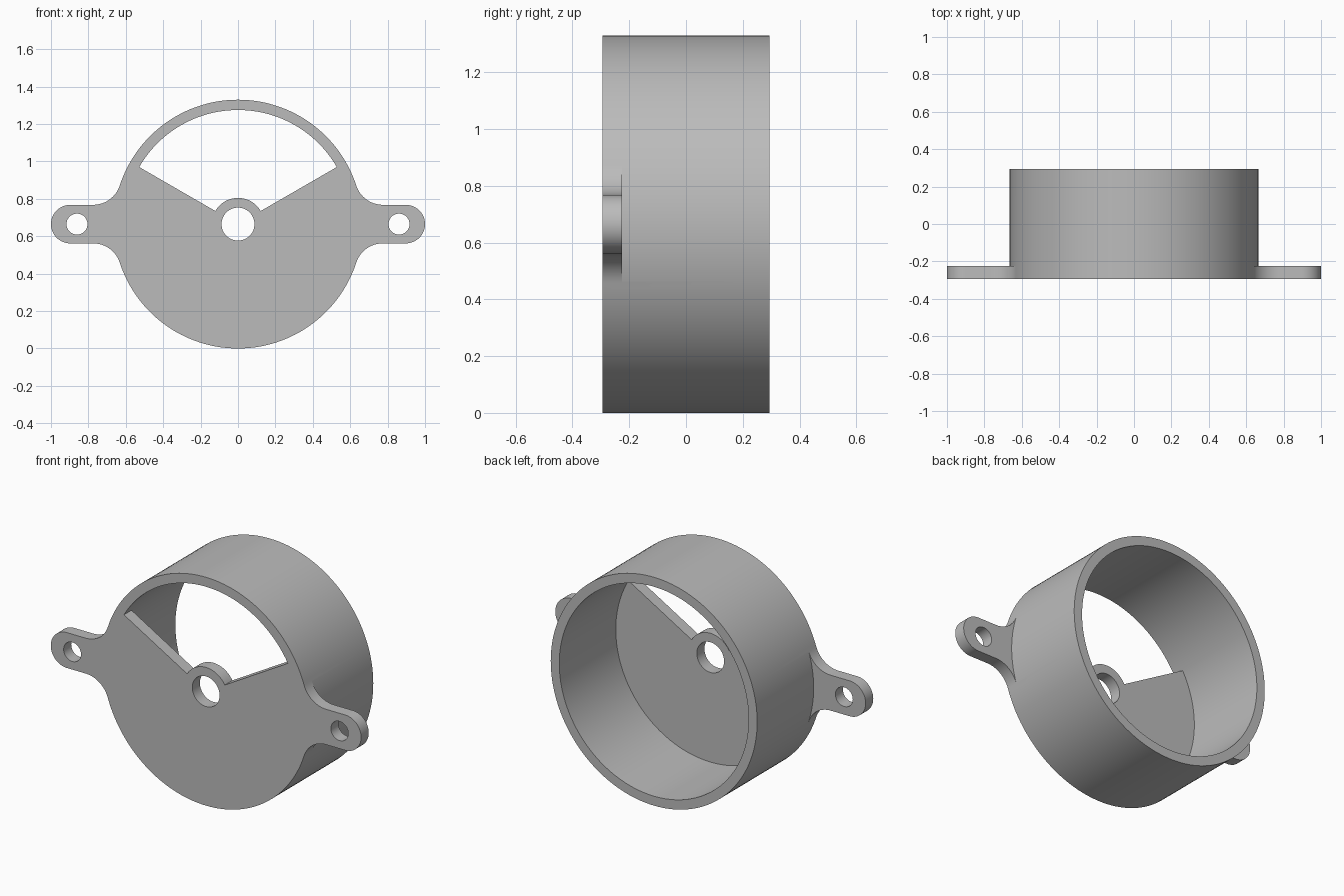
import bpy, bmesh
from math import cos, sin, radians, degrees, atan2, sqrt, pi

if "Cube" in bpy.data.objects:
    bpy.data.objects.remove(bpy.data.objects["Cube"])

R, BORE, HUB, SHAFT = 0.665, 0.61, 0.14, 0.088      # radii about the main axis
FRONT, FLOOR, BACK = -0.295, -0.225, 0.295          # depths along y
EAR, FILLET, EAR_HOLE, HOLE_X = 0.103, 0.15, 0.056, 0.861

grey = bpy.data.materials.new("plain grey")
grey.use_nodes = True
colour = (0.5, 0.5, 0.5, 1)
grey.diffuse_color = colour
grey.node_tree.nodes["Principled BSDF"].inputs["Base Color"].default_value = colour


def arc(r, a0, a1, n, cx=0, cz=0):
    """Points along an arc, angles in degrees."""
    steps = [radians(a0 + (a1 - a0) * i / n) for i in range(n + 1)]
    return [(cx + r * cos(a), cz + r * sin(a)) for a in steps]


def circle(r, n, cx=0):
    return arc(r, 0, 360, n, cx)[:-1]


def prism(name, points, y0, y1):
    """Extrude an x-z outline, drawn about the main axis, along y."""
    bm = bmesh.new()
    face = bm.faces.new([bm.verts.new((x, y0, z + R)) for x, z in points])
    new = bmesh.ops.extrude_face_region(bm, geom=[face])["geom"]
    for v in new:
        if isinstance(v, bmesh.types.BMVert):
            v.co.y = y1
    bmesh.ops.recalc_face_normals(bm, faces=bm.faces)
    mesh = bpy.data.meshes.new(name)
    bm.to_mesh(mesh)
    bm.free()
    mesh.materials.append(grey)
    obj = bpy.data.objects.new(name, mesh)
    bpy.context.collection.objects.link(obj)
    return obj


def combine(target, tool, operation):
    """Apply a boolean and discard the tool."""
    tool.hide_render = True
    mod = target.modifiers.new(operation.lower(), "BOOLEAN")
    mod.operation, mod.solver, mod.object = operation, "EXACT", tool
    bpy.context.view_layer.objects.active = target
    bpy.ops.object.modifier_apply(modifier=mod.name)
    bpy.data.objects.remove(tool)


# Ear outline: rounded tip, fillets tangent to the barrel, root buried in the wall
fz = EAR + FILLET
fx = sqrt((R + FILLET) ** 2 - fz ** 2)
touch = degrees(atan2(fz, fx))
upper = arc(EAR, 0, 90, 16, 1 - EAR) + arc(FILLET, 270, 180 + touch, 16, fx, fz)
upper += [(0.64 * cos(radians(touch)), 0.64 * sin(radians(touch)))]
ear = upper + [(0.64, 0)] + [(x, -z) for x, z in reversed(upper[1:])]

# Barrel with its two mounting ears
housing = prism("housing", circle(R, 144), FRONT, BACK)
for side in (1, -1):
    combine(housing, prism("ear", [(side * x, z) for x, z in ear], FRONT, FLOOR), "UNION")

# Open back, front window around the hub, shaft hole and screw holes
window = arc(BORE, 30, 150, 48) + arc(HUB, 150, 30, 24)
cutters = [prism("bore", circle(BORE, 144), FLOOR, BACK + 0.1),
           prism("window", window, FRONT - 0.1, FLOOR + 0.1),
           prism("shaft_hole", circle(SHAFT, 64), FRONT - 0.1, FLOOR + 0.1)]
cutters += [prism("screw_hole", circle(EAR_HOLE, 48, s * HOLE_X), FRONT - 0.1, FLOOR + 0.1)
            for s in (1, -1)]
for cutter in cutters:
    combine(housing, cutter, "DIFFERENCE")

# Tidy and smooth the curved walls
bm = bmesh.new()
bm.from_mesh(housing.data)
bmesh.ops.remove_doubles(bm, verts=bm.verts, dist=0.0002)
bmesh.ops.dissolve_limit(bm, angle_limit=pi / 720, verts=bm.verts, edges=bm.edges)
bm.to_mesh(housing.data)
bm.free()
bpy.ops.object.select_all(action="DESELECT")
housing.select_set(True)
bpy.context.view_layer.objects.active = housing
bpy.ops.object.shade_smooth_by_angle(angle=radians(25))
